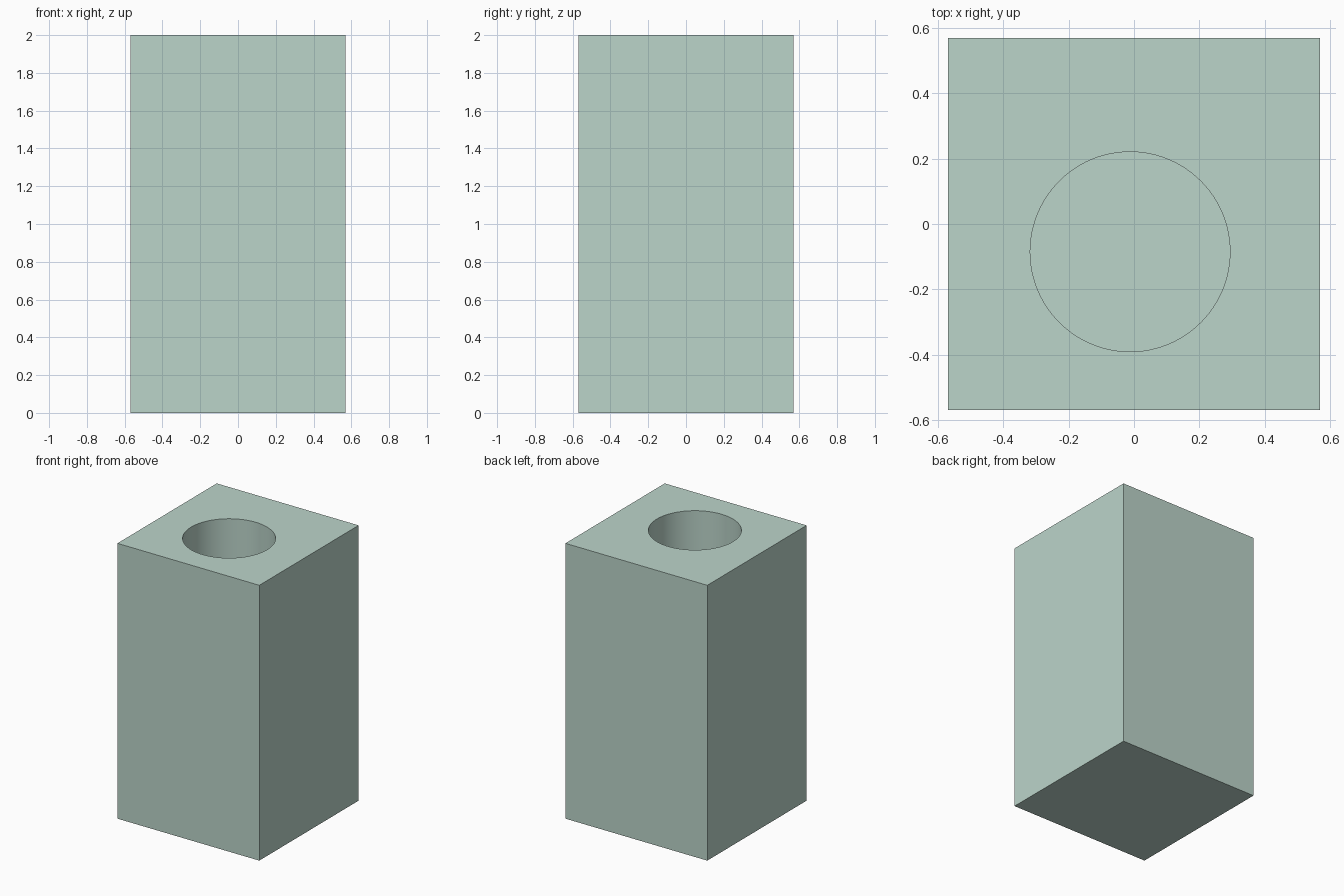
import bpy, bmesh, math
from mathutils import Vector

if "Cube" in bpy.data.objects:
    bpy.data.objects.remove(bpy.data.objects["Cube"])

HALF, HEIGHT = 0.57, 2.0
HOLE_C, HOLE_R, DEPTH = (-0.012, -0.085), 0.306, 0.29
SIDES = 96

# square block
bm = bmesh.new()
bmesh.ops.create_cube(bm, size=1.0)
for v in bm.verts:
    v.co = Vector((v.co.x * 2 * HALF, v.co.y * 2 * HALF, (v.co.z + 0.5) * HEIGHT))
mesh = bpy.data.meshes.new("block")
bm.to_mesh(mesh)
bm.free()
block = bpy.data.objects.new("block", mesh)
bpy.context.collection.objects.link(block)

# round blind hole, sunk from the top
bpy.ops.mesh.primitive_cylinder_add(
    vertices=SIDES, radius=HOLE_R, depth=DEPTH + 0.2,
    location=(*HOLE_C, HEIGHT - DEPTH + (DEPTH + 0.2) / 2))
cutter = bpy.context.object
cutter.name = "hole_cutter"
cutter.hide_render = True
cutter.display_type = 'WIRE'

bpy.ops.object.select_all(action='DESELECT')
bpy.context.view_layer.objects.active = block
block.select_set(True)
cut = block.modifiers.new("candle_hole", 'BOOLEAN')
cut.operation = 'DIFFERENCE'
cut.solver = 'EXACT'
cut.object = cutter
bpy.ops.object.modifier_apply(modifier=cut.name)
bpy.data.objects.remove(cutter, do_unlink=True)

# smooth hole wall, crisp block edges
bpy.ops.object.shade_smooth_by_angle(angle=math.radians(30))

# pale green finish
mat = bpy.data.materials.new("pale_green")
mat.diffuse_color = (0.50, 0.66, 0.59, 1.0)
mat.use_nodes = True
mat.node_tree.nodes["Principled BSDF"].inputs["Base Color"].default_value = mat.diffuse_color
block.data.materials.clear()
block.data.materials.append(mat)
